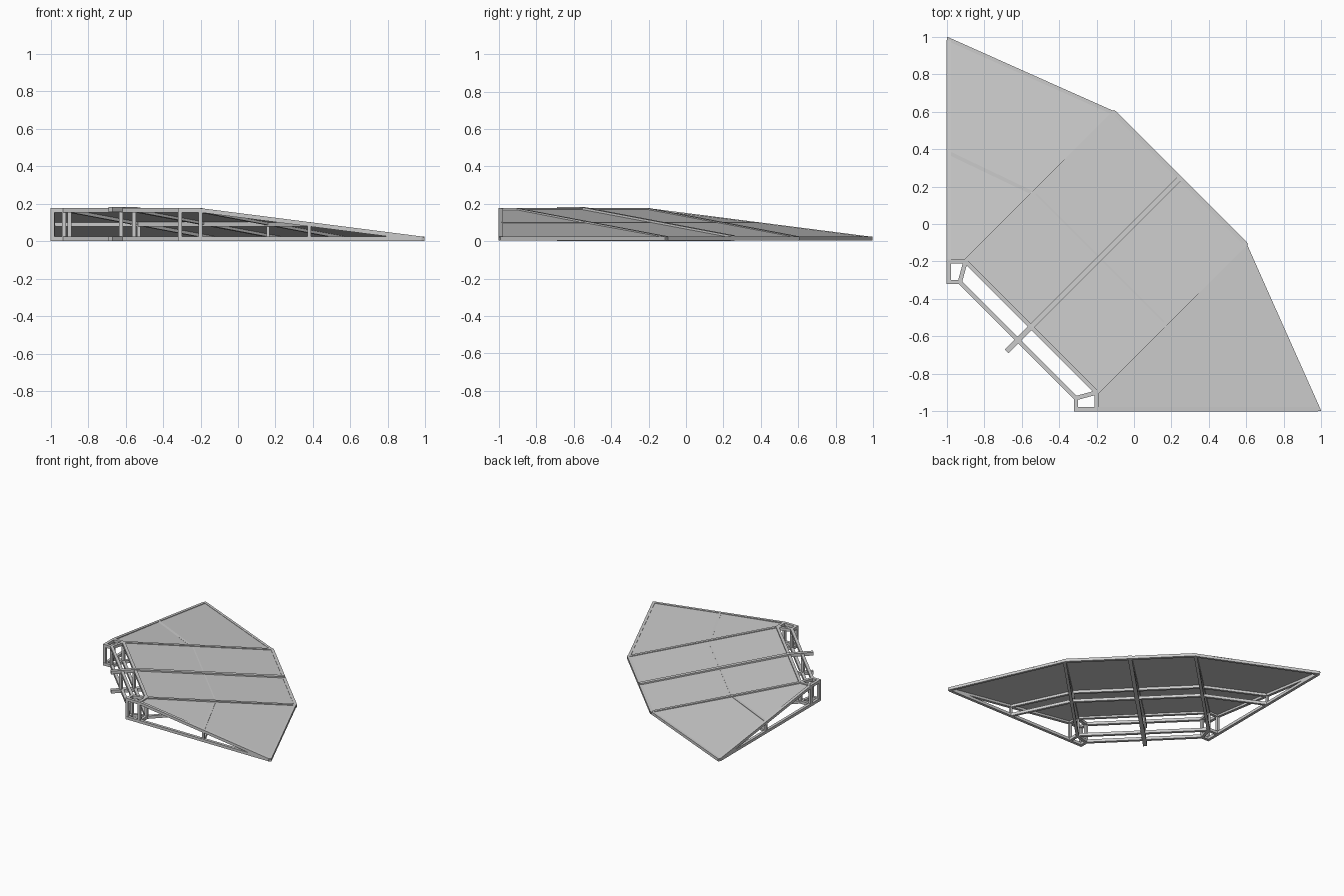
import bpy, bmesh
from mathutils import Vector

if "Cube" in bpy.data.objects:
    bpy.data.objects.remove(bpy.data.objects["Cube"])

TOP, LOW, GROUND = 0.165, 0.016, 0.014
W = 0.023


def swap(p):
    # mirror across the diagonal x = y
    return (p[1], p[0]) + tuple(p[2:])


def mesh(name, verts, faces):
    me = bpy.data.meshes.new(name)
    me.from_pydata([tuple(v) for v in verts], [], faces)
    bm = bmesh.new()
    bm.from_mesh(me)
    bmesh.ops.recalc_face_normals(bm, faces=bm.faces)
    bm.to_mesh(me)
    bm.free()
    ob = bpy.data.objects.new(name, me)
    bpy.context.collection.objects.link(ob)
    return ob


def beam(name, a, b, w=W, h=W):
    # square bar between two points
    a, b = Vector(a), Vector(b)
    d = (b - a).normalized()
    side = d.cross(Vector((0, 0, 1)))
    side = side.normalized() if side.length > 0.01 else Vector((1, 0, 0))
    up = side.cross(d)
    verts = [p + side * (i * w / 2) + up * (j * h / 2)
             for p in (a, b) for i, j in ((-1, -1), (1, -1), (1, 1), (-1, 1))]
    faces = [(0, 1, 2, 3), (7, 6, 5, 4)] + [
        (i, (i + 1) % 4, (i + 1) % 4 + 4, i + 4) for i in range(4)]
    return mesh(name, verts, faces)


def pair(name, a, b, **kw):
    beam(name + "_right", a, b, **kw)
    beam(name + "_left", swap(a), swap(b), **kw)


def sheet(name, verts, faces):
    ob = mesh(name, verts, faces)
    if ob.data.polygons[0].normal.z < 0:
        ob.data.flip_normals()


# key plan points of the right half
seam_hi, seam_lo, seam_mid = (-0.2, -0.9), (0.6, -0.1), (0.16, -0.53)
side_hi, side_lo, side_mid = (-0.2, -0.99), (0.98, -0.99), (0.38, -0.99)
MID = 0.097

# sloping deck panels
sheet("deck_centre", [seam_hi + (0.17,), seam_lo + (0.02,),
                      swap(seam_lo) + (0.02,), swap(seam_hi) + (0.17,)], [(0, 1, 2, 3)])
wing = [(-0.2, -1, 0.17), (0.38, -1, 0.1), (1, -1, 0.02),
        (0.6, -0.1, 0.02), (0.16, -0.54, 0.1), (-0.2, -0.9, 0.17)]
for label, f in (("right", lambda p: p), ("left", swap)):
    sheet("deck_wing_" + label, [f(p) for p in wing], [(0, 1, 4, 5), (1, 2, 3, 4)])

# bars along the seams and open sides, sloping and on the ground
for name, hi, lo in (("seam", seam_hi, seam_lo), ("side", side_hi, side_lo)):
    pair(name + "_slope_bar", hi + (TOP,), lo + (LOW - 0.002,))
    pair(name + "_ground_bar", hi + (GROUND,), lo + (GROUND,))

# low outer edge
pair("outer_edge_bar", (0.592, -0.108, 0.014), (0.988, -0.995, 0.014), w=0.02)
beam("centre_edge_bar", (0.595, -0.105, 0.014), (-0.105, 0.595, 0.014))

# cross bars and short posts halfway down
for name, z in (("deck", MID - 0.007), ("ground", GROUND)):
    beam(name + "_cross_bar", seam_mid + (z,), swap(seam_mid) + (z,), w=0.02)
    pair(name + "_wing_cross_bar", seam_mid + (z,), side_mid + (z,), w=0.02)
pair("seam_short_post", seam_mid + (GROUND,), seam_mid + (MID,), w=0.018, h=0.018)
pair("side_short_post", side_mid + (GROUND,), side_mid + (MID,), w=0.018, h=0.018)

# raised back frame: two levels of rails
outer_end, inner_end = (-0.31, -0.99), (-0.31, -0.93)
for level, z in (("upper", TOP), ("lower", GROUND)):
    pair(level + "_end_rail", (-0.321, -0.99, z), side_hi + (z,))
    pair(level + "_return_rail", side_hi + (z,), seam_hi + (z,))
    pair(level + "_short_rail", inner_end + (z,), seam_hi + (z,))
    pair(level + "_cap_rail", outer_end + (z,), inner_end + (z,))
    beam(level + "_back_rail", inner_end + (z,), swap(inner_end) + (z,))
    beam(level + "_inner_rail", seam_hi + (z,), swap(seam_hi) + (z,))

# back frame posts
for i, p in enumerate((outer_end, inner_end, side_hi, seam_hi)):
    pair("frame_post_%d" % (i + 1), p + (0.003,), p + (TOP + 0.011,), w=0.021, h=0.021)
for name, c in (("back", -0.625), ("inner", -0.555)):
    beam(name + "_middle_post", (c, c, 0.01), (c, c, TOP), w=0.02, h=0.02)

# central spine bars, on the ground and following the deck
beam("spine_ground_bar", (-0.68, -0.68, 0.013), (0.25, 0.25, 0.013), w=0.03, h=0.026)
beam("spine_top_bar", (-0.68, -0.68, 0.17), (-0.55, -0.55, 0.17), w=0.03, h=0.026)
beam("spine_slope_bar", (-0.555, -0.555, 0.17), (0.25, 0.25, 0.018), w=0.03, h=0.026)
